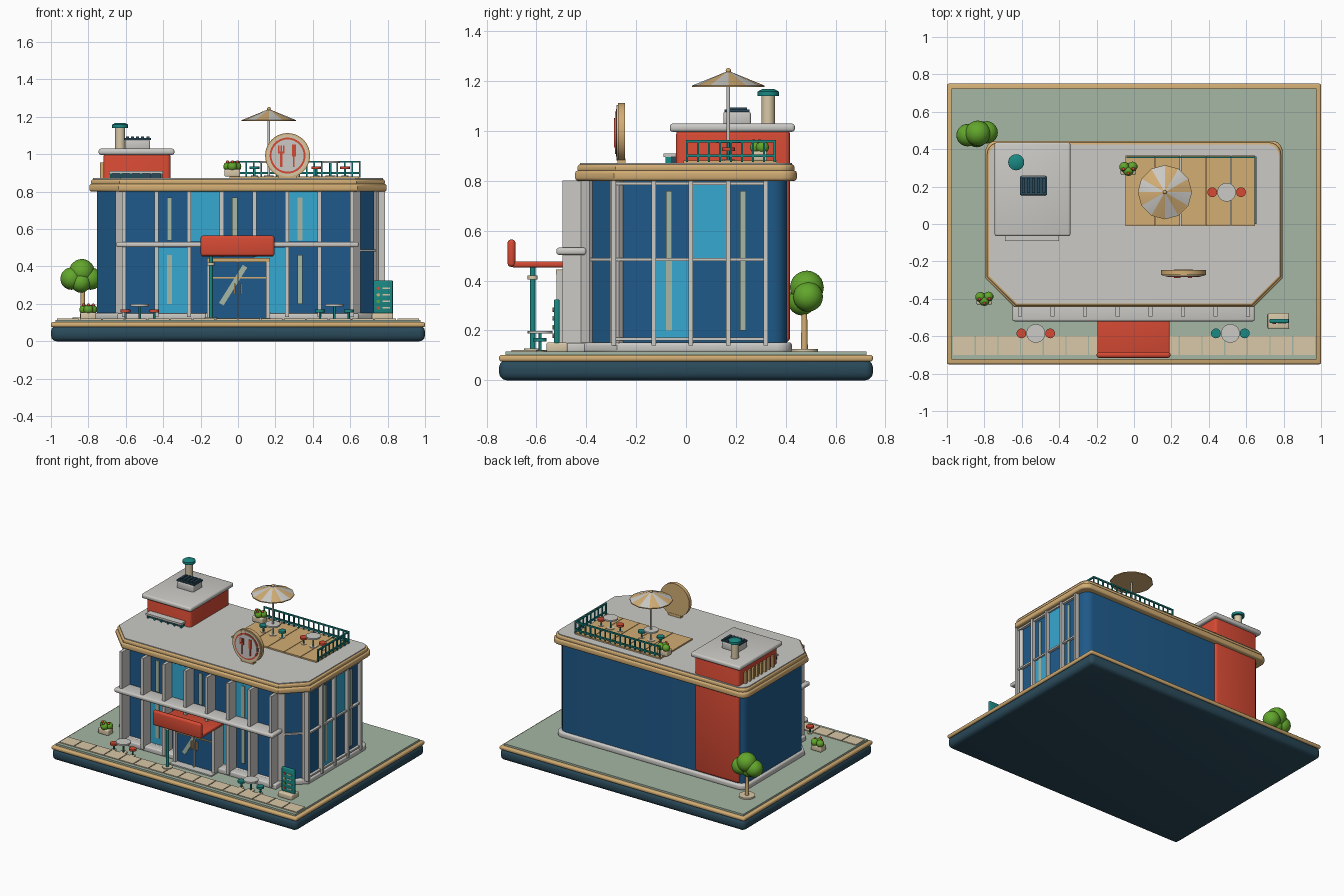
import bpy, bmesh, math
from mathutils import Matrix, Vector

if "Cube" in bpy.data.objects:
    bpy.data.objects.remove(bpy.data.objects["Cube"])


def mat(name, hexcol):
    def lin(c):
        return c / 12.92 if c <= 0.04045 else ((c + 0.055) / 1.055) ** 2.4
    m = bpy.data.materials.new(name)
    m.diffuse_color = [lin(int(hexcol[i:i + 2], 16) / 255) for i in (0, 2, 4)] + [1]
    m.use_nodes = True
    m.node_tree.nodes["Principled BSDF"].inputs["Base Color"].default_value = m.diffuse_color
    return m


NAVY, TAN, SAGE = mat("navy", "2A4A5A"), mat("tan", "D2AD74"), mat("sage", "A5B7A5")
GRAY, RED, TEAL = mat("light gray", "CBCAC6"), mat("red", "D64A34"), mat("teal", "1A8883")
BLUE, SKY = mat("deep blue", "1F5A8A"), mat("sky blue", "36A8D0")
CREAM, GREEN = mat("cream", "D8C8A8"), mat("leaf green", "62A62C")


def finish(name, bm, *mats):
    bmesh.ops.recalc_face_normals(bm, faces=bm.faces)
    me = bpy.data.meshes.new(name)
    bm.to_mesh(me)
    bm.free()
    for m in mats:
        me.materials.append(m)
    ob = bpy.data.objects.new(name, me)
    bpy.context.collection.objects.link(ob)
    return ob


def box(name, m, x0, x1, y0, y1, z0, z1, bev=0, rot=None):
    """Box from limits, optional bevel and rotation (angle, axis) about its centre."""
    bm = bmesh.new()
    bmesh.ops.create_cube(bm, size=1)
    bmesh.ops.scale(bm, vec=(x1 - x0, y1 - y0, z1 - z0), verts=bm.verts)
    if bev:
        bmesh.ops.bevel(bm, geom=bm.edges[:], offset=bev, segments=3, profile=0.5, affect='EDGES')
    if rot:
        bmesh.ops.rotate(bm, matrix=Matrix.Rotation(math.radians(rot[0]), 3, rot[1]), verts=bm.verts)
    bmesh.ops.translate(bm, vec=((x0 + x1) / 2, (y0 + y1) / 2, (z0 + z1) / 2), verts=bm.verts)
    return finish(name, bm, m)


def cyl(name, m, x, y, z0, z1, r, r2=None, axis='Z', seg=24):
    """Cylinder along z; with axis Y the z0, z1 values run along y and y is the height."""
    bm = bmesh.new()
    bmesh.ops.create_cone(bm, cap_ends=True, segments=seg, radius1=r,
                          radius2=r if r2 is None else r2, depth=z1 - z0)
    loc = (x, y, (z0 + z1) / 2)
    if axis == 'Y':
        bmesh.ops.rotate(bm, matrix=Matrix.Rotation(-math.pi / 2, 3, 'X'), verts=bm.verts)
        loc = (x, (z0 + z1) / 2, y)
    bmesh.ops.translate(bm, vec=loc, verts=bm.verts)
    return finish(name, bm, m)


def ball(name, m, x, y, z, r, sub=3):
    bm = bmesh.new()
    bmesh.ops.create_icosphere(bm, subdivisions=sub, radius=r, matrix=Matrix.Translation((x, y, z)))
    return finish(name, bm, m)


def footprint(name, m, off, z0, z1, bev=0):
    """Building outline: chamfered front corners, rounded back corners."""
    w, d, c, r = 0.755 + off, 0.405 + off, 0.14 + off * 0.4, 0.06
    half = [(w - c, -d), (w, -d + c)]
    half += [(w - r + r * math.cos(a), d - r + r * math.sin(a))
             for a in (i * math.pi / 10 for i in range(6))]
    pts = half + [(-x, y) for x, y in reversed(half)]
    bm = bmesh.new()
    face = bm.faces.new([bm.verts.new((x, y, z0)) for x, y in pts])
    top = bmesh.ops.extrude_face_region(bm, geom=[face])["geom"]
    bmesh.ops.translate(bm, vec=(0, 0, z1 - z0), verts=[v for v in top if isinstance(v, bmesh.types.BMVert)])
    if bev:
        flat = [e for e in bm.edges if abs(e.verts[0].co.z - e.verts[1].co.z) < 1e-5]
        bmesh.ops.bevel(bm, geom=flat, offset=bev, segments=3, profile=0.5, affect='EDGES')
    return finish(name, bm, m)


# Base slab, rim, lawn and paving
box("base_slab", NAVY, -1, 1, -0.75, 0.75, 0, 0.082, 0.03)
box("base_rim", TAN, -1, 1, -0.75, 0.75, 0.075, 0.102, 0.01)
box("lawn", SAGE, -0.975, 0.975, -0.725, 0.725, 0.09, 0.115)
for i in range(16):
    x = -0.97 + i * 0.12125
    box("paving_tile", CREAM, x + 0.003, x + 0.118, -0.7, -0.6, 0.11, 0.121)

# Main body and roof
footprint("plinth", GRAY, 0.02, 0.11, 0.152, 0.012)
footprint("walls", BLUE, 0, 0.14, 0.81)
footprint("cornice_lower", TAN, 0.04, 0.80, 0.842, 0.012)
footprint("cornice_upper", TAN, 0.03, 0.836, 0.866, 0.01)
footprint("roof", GRAY, 0.02, 0.85, 0.872)

# Front facade fins, band, panes and reflections
fins = [-0.61 + i * 0.1743 for i in range(8)]
for x in fins:
    z0 = 0.45 if abs(x) < 0.1 else 0.13
    box("front_fin", GRAY, x - 0.011, x + 0.011, -0.495, -0.4, z0, 0.802)
box("front_band", GRAY, -0.65, 0.645, -0.52, -0.4, 0.503, 0.532, 0.01)
for s in (-1, 1):
    box("front_sill", GRAY, min(s * 0.17, s * 0.645), max(s * 0.17, s * 0.645), -0.48, -0.4, 0.112, 0.15, 0.008)
for bay, z0, z1 in ((2, 0.535, 0.8), (5, 0.535, 0.8), (1, 0.15, 0.5), (4, 0.15, 0.5)):
    box("front_bright_pane", SKY, fins[bay], fins[bay + 1], -0.412, -0.404, z0, z1)
for bay in (1, 3, 5):
    x = fins[bay] + 0.07
    for z0, z1 in ((0.2, 0.46), (0.54, 0.77)):
        if bay != 3 or z0 > 0.5:
            box("front_reflection", SAGE, x - 0.014, x + 0.014, -0.416, -0.41, z0, z1)

# Right side mullions, rails, panes and reflections
edges = [-0.29, -0.13, 0.02, 0.17, 0.32]
for y in edges:
    box("side_mullion", GRAY, 0.75, 0.785, y - 0.009, y + 0.009, 0.14, 0.802)
for z in (0.165, 0.485, 0.79):
    box("side_rail", GRAY, 0.75, 0.775, -0.29, 0.325, z - 0.006, z + 0.006)
box("side_bright_pane", SKY, 0.754, 0.762, edges[1], edges[2], 0.17, 0.48)
box("side_bright_pane", SKY, 0.754, 0.762, edges[2], edges[3], 0.49, 0.785)
for y in (-0.068, 0.228):
    box("side_reflection", SAGE, 0.757, 0.765, y - 0.012, y + 0.012, 0.2, 0.76)

# Chamfered corner posts and rail
for s in (-1, 1):
    for t in ((0.08, 0.92) if s > 0 else (0.08,)):
        x, y = s * (0.615 + 0.14 * t), -0.405 + 0.14 * t
        box("corner_post", GRAY, x - 0.016, x + 0.016, y - 0.025, y + 0.025, 0.13, 0.802, 0, (s * 45 + 90, 'Z'))
box("corner_rail", GRAY, 0.585, 0.785, -0.347, -0.323, 0.479, 0.491, 0, (45, 'Z'))

# Entrance: door frame, panes, reflection, handles, canopy and step
box("door_pane", BLUE, -0.155, 0.16, -0.5, -0.4, 0.12, 0.44)
for x in (-0.155, 0.0, 0.16):
    w = 0.004 if x == 0 else 0.011
    box("door_jamb", GRAY, x - w, x + w, -0.52, -0.4, 0.115, 0.44)
box("door_head", TAN, -0.165, 0.17, -0.522, -0.4, 0.425, 0.445)
box("door_transom", TAN, -0.155, 0.16, -0.508, -0.498, 0.335, 0.343)
box("door_reflection", SAGE, -0.04, -0.012, -0.506, -0.499, 0.18, 0.42, 0, (32, 'Y'))
for x in (-0.018, 0.018):
    box("door_handle", TAN, x - 0.004, x + 0.004, -0.52, -0.5, 0.25, 0.31)
box("door_step", GRAY, -0.17, 0.175, -0.56, -0.44, 0.112, 0.124)
box("canopy", RED, -0.195, 0.19, -0.7, -0.42, 0.453, 0.477, 0.008)
box("canopy_board", RED, -0.2, 0.195, -0.716, -0.684, 0.455, 0.565, 0.014)
cyl("canopy_post_base", CREAM, -0.145, -0.615, 0.112, 0.128, 0.035)
cyl("canopy_post", TEAL, -0.145, -0.615, 0.12, 0.455, 0.011)
cyl("canopy_post_collar", CREAM, -0.145, -0.615, 0.405, 0.42, 0.02)

# Rear service tower, cap, slats and louvre
box("tower", RED, -0.72, -0.36, -0.04, 0.418, 0.152, 1.005, 0.02)
box("tower_cap", GRAY, -0.745, -0.34, -0.065, 0.437, 0.997, 1.03, 0.012)
for i in range(8):
    y = 0.03 + i * 0.045
    box("tower_slat", TAN, -0.737, -0.715, y - 0.009, y + 0.009, 0.87, 0.955)
box("louvre_panel", NAVY, -0.68, -0.41, -0.065, -0.035, 0.87, 0.9)
box("louvre_top", GRAY, -0.69, -0.4, -0.09, -0.035, 0.896, 0.91)
for i in range(6):
    x = -0.68 + i * 0.054
    box("louvre_leg", TEAL, x - 0.005, x + 0.005, -0.082, -0.06, 0.865, 0.9)

# Tower-top vent and cooling unit
cyl("vent_pipe", CREAM, -0.63, 0.33, 1.025, 1.145, 0.027)
cyl("vent_cap", TEAL, -0.63, 0.33, 1.14, 1.158, 0.043)
cyl("vent_cap_top", TEAL, -0.63, 0.33, 1.158, 1.168, 0.043, 0.025)
box("cooling_unit", GRAY, -0.605, -0.47, 0.15, 0.26, 1.025, 1.078, 0.008)
box("cooling_grille", NAVY, -0.61, -0.465, 0.155, 0.255, 1.076, 1.086)
for i in range(5):
    x = -0.592 + i * 0.0275
    box("cooling_slat", NAVY, x - 0.008, x + 0.008, 0.165, 0.245, 1.084, 1.095)

# Roof terrace deck and railing
for i, (a, b) in enumerate(((-0.045, 0.115), (0.115, 0.25), (0.25, 0.385), (0.385, 0.52), (0.52, 0.65))):
    box("deck_plank", TAN, a, b - 0.004, -0.01, 0.365, 0.866, 0.882)
for z in (0.9, 0.96):
    box("back_rail", TEAL, -0.04, 0.655, 0.352, 0.362, z - 0.005, z + 0.005)
    box("right_rail", TEAL, 0.645, 0.655, 0.0, 0.362, z - 0.005, z + 0.005)
for i in range(18):
    x = -0.036 + i * 0.0404
    box("rail_baluster", TEAL, x - 0.004, x + 0.004, 0.353, 0.361, 0.875, 0.96)
for i in range(9):
    y = 0.004 + i * 0.044
    box("rail_baluster", TEAL, 0.646, 0.654, y - 0.004, y + 0.004, 0.875, 0.96)


# Tables with two stools each
def table_set(x, y, z, stool):
    cyl("table_foot", CREAM, x, y, z, z + 0.006, 0.026)
    cyl("table_leg", TEAL, x, y, z, z + 0.075, 0.006, seg=12)
    cyl("table_top", GRAY, x, y, z + 0.072, z + 0.083, 0.05)
    for s in (-1, 1):
        sx = x + s * 0.077
        cyl("stool_foot", CREAM, sx, y, z, z + 0.005, 0.018)
        cyl("stool_leg", TEAL, sx, y, z, z + 0.045, 0.006, seg=12)
        cyl("stool_seat", stool, sx, y, z + 0.04, z + 0.054, 0.026)


table_set(-0.525, -0.585, 0.115, RED)
table_set(0.515, -0.585, 0.115, TEAL)
table_set(0.165, 0.17, 0.88, TEAL)
table_set(0.495, 0.17, 0.88, RED)

# Umbrella with alternating panels
cyl("umbrella_pole", GRAY, 0.165, 0.17, 0.88, 1.23, 0.007, seg=12)
bm = bmesh.new()
bmesh.ops.create_cone(bm, cap_ends=False, segments=12, radius1=0.145, radius2=0.01, depth=0.055,
                      matrix=Matrix.Translation((0.165, 0.17, 1.21)))
for f in bm.faces:
    c = f.calc_center_median() - Vector((0.165, 0.17, 0))
    f.material_index = int((math.atan2(c.y, c.x) + math.pi) / (math.pi / 6)) % 2
finish("umbrella_canopy", bm, TAN, GRAY)
cyl("umbrella_rim", TAN, 0.165, 0.17, 1.177, 1.1835, 0.145, seg=12)
ball("umbrella_tip", TAN, 0.165, 0.17, 1.242, 0.011, 2)

# Round roof sign: plate with fork and knife
sx, sz = 0.265, 0.993
cyl("sign_disc", TAN, sx, sz, -0.272, -0.245, 0.12, axis='Y', seg=40)
cyl("sign_rim", CREAM, sx, sz, -0.278, -0.27, 0.112, axis='Y', seg=40)
cyl("sign_ring", RED, sx, sz, -0.281, -0.275, 0.096, axis='Y', seg=40)
cyl("sign_plate", GRAY, sx, sz, -0.284, -0.278, 0.086, axis='Y', seg=40)
box("fork_handle", RED, sx - 0.04, sx - 0.028, -0.289, -0.282, sz - 0.06, sz + 0.02)
box("fork_bridge", RED, sx - 0.052, sx - 0.016, -0.289, -0.282, sz + 0.01, sz + 0.022)
for i in range(3):
    x = sx - 0.048 + i * 0.014
    box("fork_tine", RED, x - 0.004, x + 0.004, -0.289, -0.282, sz + 0.02, sz + 0.055)
box("knife_handle", RED, sx + 0.028, sx + 0.038, -0.289, -0.282, sz - 0.06, sz)
box("knife_blade", RED, sx + 0.024, sx + 0.044, -0.289, -0.282, sz - 0.005, sz + 0.06)
box("sign_foot", TAN, sx - 0.05, sx + 0.05, -0.275, -0.243, 0.868, 0.89)

# Menu stand
box("menu_base", CREAM, 0.715, 0.83, -0.56, -0.475, 0.112, 0.152, 0.008)
box("menu_board", TEAL, 0.725, 0.828, -0.53, -0.508, 0.14, 0.325, 0.006)
for i, m in enumerate((RED, GREEN, TAN, RED)):
    z = 0.178 + i * 0.035
    cyl("menu_dot", m, 0.75, z, -0.535, -0.528, 0.009, axis='Y', seg=16)
    box("menu_line", CREAM, 0.772, 0.812, -0.534, -0.529, z - 0.004, z + 0.004)

# Tree
cyl("tree_bed", CREAM, -0.83, 0.475, 0.112, 0.126, 0.055)
cyl("tree_trunk", TAN, -0.83, 0.475, 0.12, 0.32, 0.014, 0.01, seg=12)
for x, y, z, r in ((-0.835, 0.485, 0.372, 0.068), (-0.89, 0.475, 0.335, 0.06), (-0.788, 0.49, 0.335, 0.06),
                   (-0.84, 0.465, 0.315, 0.055)):
    ball("tree_leaves", GREEN, x, y, z, r)

# Planters
for px, py, pz in ((-0.8, -0.4, 0.115), (-0.03, 0.295, 0.88)):
    box("planter_pot", CREAM, px - 0.042, px + 0.042, py - 0.03, py + 0.03, pz, pz + 0.04, 0.006)
    for dx, dy in ((-0.022, 0.01), (0.022, 0.012), (0.0, -0.012)):
        ball("planter_bush", GREEN, px + dx, py + dy, pz + 0.055, 0.027, 2)
        ball("planter_flower", RED, px + dx * 1.2, py + dy - 0.012, pz + 0.078, 0.009, 2)

# Smooth rounded parts, keep hard edges
for ob in bpy.context.scene.objects:
    ob.select_set(True)
bpy.context.view_layer.objects.active = ob
bpy.ops.object.shade_smooth_by_angle(angle=math.radians(32))
